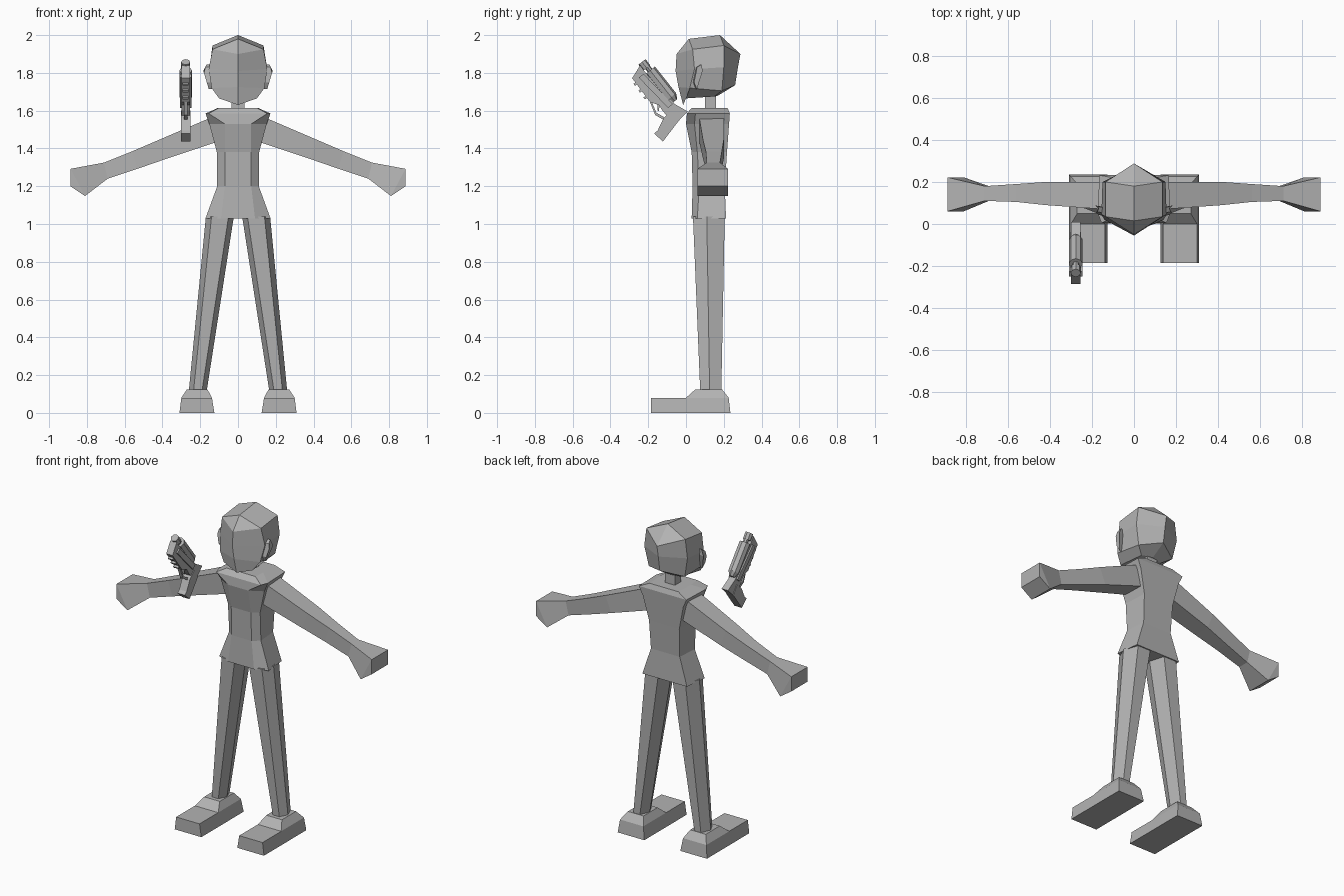
import bpy, bmesh
from mathutils import Vector

grey = bpy.data.materials.new("plain_grey")
grey.diffuse_color = (0.45, 0.45, 0.45, 1)


def finish(name, bm):
    bmesh.ops.remove_doubles(bm, verts=bm.verts, dist=0.0005)
    bmesh.ops.recalc_face_normals(bm, faces=bm.faces)
    me = bpy.data.meshes.new(name)
    bm.to_mesh(me)
    bm.free()
    me.materials.append(grey)
    ob = bpy.data.objects.new(name, me)
    bpy.context.scene.collection.objects.link(ob)
    return ob


def loft(name, rings, s=1):
    """Skin a stack of closed rings and cap both ends; s=-1 mirrors in x."""
    bm = bmesh.new()
    vs = [[bm.verts.new((s * x, y, z)) for x, y, z in r] for r in rings]
    n = len(rings[0])
    for a, b in zip(vs, vs[1:]):
        for i in range(n):
            j = (i + 1) % n
            bm.faces.new((a[i], a[j], b[j], b[i]))
    bm.faces.new(vs[0])
    bm.faces.new(vs[-1])
    return finish(name, bm)


def rect(x0, x1, y0, y1, z):
    return [(x0, y0, z), (x1, y0, z), (x1, y1, z), (x0, y1, z)]


def slab(name, outline, xc, h):
    """Extrude a side outline (y, z) across x."""
    return loft(name, [[(xc + d, y, z) for y, z in outline] for d in (-h, h)])


def tube(name, p0, p1, radii, sides=8):
    """Faceted tube with evenly spaced radii from p0 to p1."""
    a, b = Vector(p0), Vector(p1)
    bm = bmesh.new()
    q = (b - a).to_track_quat('Z', 'X')
    bmesh.ops.create_cone(bm, cap_ends=True, segments=sides, radius1=radii[0],
                          radius2=radii[1], depth=(b - a).length)
    for v in bm.verts:
        v.co = q @ v.co + (a + b) / 2
    return finish(name, bm)


# Head: six-sided rings given as front, side front, side back, back
def head_ring(f, sf, sb, b):
    return [(0, *f), sf, sb, (0, *b), (-sb[0], *sb[1:]), (-sf[0], *sf[1:])]


loft("head", [
    head_ring((-.015, 1.63), (.10, .0, 1.665), (.07, .15, 1.675), (.17, 1.68)),
    head_ring((-.04, 1.725), (.14, .02, 1.72), (.125, .19, 1.705), (.26, 1.735)),
    head_ring((-.055, 1.81), (.155, .045, 1.82), (.15, .20, 1.83), (.275, 1.83)),
    head_ring((-.05, 1.90), (.135, .035, 1.925), (.135, .20, 1.945), (.288, 1.90)),
    head_ring((.015, 1.98), (0, .015, 1.98), (0, .18, 2.0), (.18, 2.0)),
])
loft("neck", [rect(-.035, .035, .10, .16, z) for z in (1.59, 1.70)])

# Torso: rings of front, side and back half-widths with their depths
rings = []
for z, wf, yf, w, ys, wb, yb in [
        (1.03, .09, .03, .172, .06, .155, .212),
        (1.20, .07, .035, .110, .07, .10, .205),
        (1.38, .068, .03, .112, .06, .105, .217),
        (1.53, .07, .0, .152, .045, .14, .228),
        (1.585, .155, .005, .172, .05, .165, .232),
        (1.615, .10, .03, .105, .10, .10, .22)]:
    rings.append([(-wf, yf, z), (wf, yf, z), (w, ys, z),
                  (wb, yb, z), (-wb, yb, z), (-w, ys, z)])
loft("torso", rings)

for side, s in (("right", -1), ("left", 1)):
    # Ear: slanted plate leaning outward
    ear = [(.045, 1.80), (.05, 1.83), (.075, 1.845), (.08, 1.81),
           (.05, 1.715), (.035, 1.75)]
    loft(side + "_ear", [[(.13, y, z) for y, z in ear],
                         [(.155 + (z - 1.715) * .3 - max(0, z - 1.81) * .8, y + .008, z)
                          for y, z in ear]], s)

    # Arm and fist: top point, bottom point, depth range
    arm = []
    for xt, zt, xb, zb, y0, y1 in [
            (.14, 1.565, .11, 1.435, .07, .20),
            (.42, 1.445, .38, 1.345, .09, .20),
            (.56, 1.385, .53, 1.293, .105, .19),
            (.71, 1.325, .69, 1.24, .11, .18),
            (.887, 1.292, .81, 1.148, .06, .222),
            (.887, 1.292, .887, 1.20, .06, .222)]:
        arm.append([(xt, y0, zt), (xt, y1, zt), (xb, y1, zb), (xb, y0, zb)])
    loft(side + "_arm", arm, s)

    # Leg: six-sided taper
    loft(side + "_leg", [
        [(.05, .037, 1.04), (.14, .037, 1.04), (.17, .11, 1.04),
         (.14, .205, 1.04), (.05, .205, 1.04), (.022, .11, 1.04)],
        [(.19, .075, .12), (.235, .075, .12), (.26, .125, .12),
         (.235, .187, .12), (.19, .187, .12), (.165, .125, .12)]], s)

    # Shoe: sole block with raised ankle
    loft(side + "_shoe", [rect(.125, .31, -.185, .235, 0),
                          rect(.138, .30, -.185, .226, .08)], s)
    loft(side + "_ankle", [rect(.138, .30, 0, .226, .08),
                           rect(.162, .27, .05, .19, .125)], s)

# Raised pistol beside the head
gx = -.277
slab("pistol_frame", [(-.243, 1.84), (-.205, 1.79), (-.06, 1.635), (.01, 1.595),
                      (-.037, 1.548), (-.075, 1.545), (-.125, 1.60),
                      (-.143, 1.63), (-.19, 1.645), (-.285, 1.772)], gx, .022)
slab("pistol_grip", [(-.037, 1.548), (-.122, 1.437), (-.169, 1.479),
                     (-.150, 1.495), (-.118, 1.562), (-.075, 1.60)], gx, .026)
slab("pistol_side_rail", [(-.225, 1.795), (-.07, 1.635), (-.095, 1.615),
                          (-.25, 1.775)], gx, .031)
slab("trigger_guard_front", [(-.19, 1.645), (-.18, 1.645), (-.155, 1.583),
                             (-.163, 1.577)], gx, .01)
slab("trigger_guard_base", [(-.163, 1.577), (-.155, 1.588), (-.115, 1.565),
                            (-.12, 1.552)], gx, .01)
slab("trigger", [(-.150, 1.632), (-.140, 1.632), (-.143, 1.598),
                 (-.150, 1.60)], gx, .006)
tube("upper_cylinder", (gx, -.190, 1.813), (gx, -.078, 1.672), (.033, .033))
tube("cylinder_rear", (gx, -.078, 1.672), (gx, -.060, 1.65), (.033, .018))
tube("cylinder_neck", (gx, -.225, 1.857), (gx, -.185, 1.806), (.015, .015))
tube("muzzle", (gx, -.233, 1.858), (gx, -.208, 1.825), (.024, .024))
for i in range(3):
    y, z = -.262 + i * .026, 1.752 - i * .036
    slab("under_rail_tooth_%d" % i, [(y - .016, z - .01), (y + .004, z + .004),
                                     (y + .012, z - .008), (y - .008, z - .02)], gx, .016)
